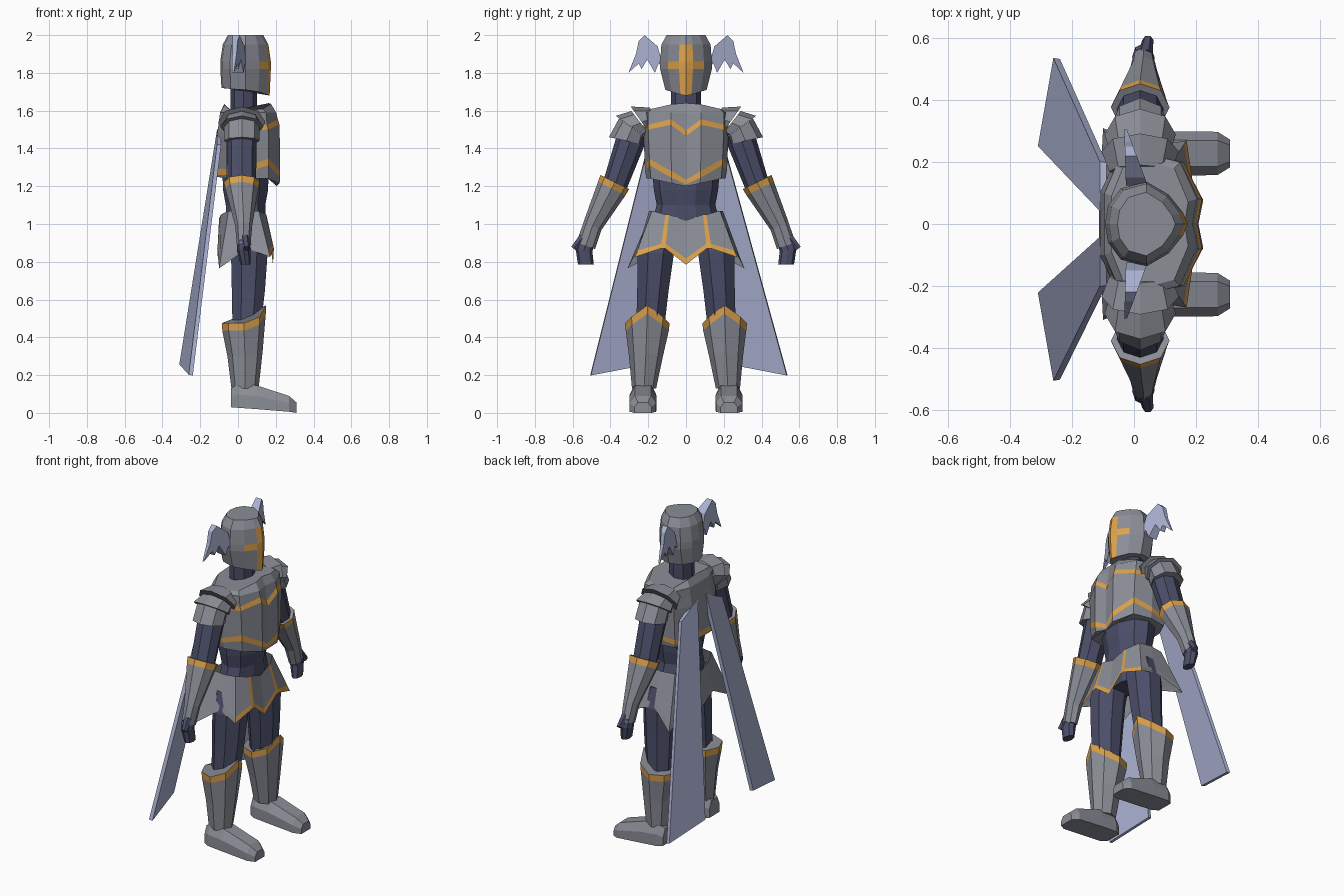
import bpy
import bmesh
from math import cos, sin, pi, radians
from mathutils import Vector

default_cube = bpy.data.objects.get("Cube")
if default_cube:
    bpy.data.objects.remove(default_cube, do_unlink=True)


def material(name, red, green, blue):
    mat = bpy.data.materials.new(name)
    mat.use_nodes = True
    colour = (red, green, blue, 1)
    mat.diffuse_color = colour
    mat.node_tree.nodes["Principled BSDF"].inputs["Base Color"].default_value = colour
    return mat


steel = material("steel grey", .26, .27, .31)
navy = material("navy cloth", .07, .076, .14)
gold = material("gold trim", .72, .36, .07)
lavender = material("pale lavender", .40, .44, .64)


def finish(name, mesh_data, mats):
    bmesh.ops.recalc_face_normals(mesh_data, faces=mesh_data.faces)
    mesh = bpy.data.meshes.new(name)
    mesh_data.to_mesh(mesh)
    mesh_data.free()
    for mat in mats:
        mesh.materials.append(mat)
    obj = bpy.data.objects.new(name, mesh)
    bpy.context.collection.objects.link(obj)
    return obj


def loft(name, rings, mats, rule=None, caps=True):
    """Skin a stack of rings; rule(row, mirrored column, centre) picks the material."""
    bm = bmesh.new()
    rows = [[bm.verts.new(point) for point in ring] for ring in rings]
    count = len(rows[0])
    for i in range(len(rows) - 1):
        for j in range(count):
            k = (j + 1) % count
            face = bm.faces.new((rows[i][j], rows[i][k], rows[i + 1][k], rows[i + 1][j]))
            if rule:
                centre = face.calc_center_median()
                face.material_index = int(rule(i, min(j, count - 1 - j), centre))
    if caps:
        bm.faces.new(rows[0][::-1])
        bm.faces.new(rows[-1])
    return finish(name, bm, mats)


def mirrored(half):
    """Close a half ring, front to back, across the middle plane."""
    return half + [(x, -y, z) for x, y, z in half[-2:0:-1]]


def contour(half, heights, scale_x=1, scale_y=1, middle=.04):
    if not isinstance(heights, list):
        heights = [heights] * len(half)
    return mirrored([(middle + (x - middle) * scale_x, y * scale_y, z)
                     for (x, y), z in zip(half, heights)])


def oval(side, x, y, z, depth, width, tilt=0, peak=0, sides=8, turn=0):
    """Ring around a limb, tilted outwards, with an optional raised front."""
    tilt = radians(tilt)
    ring = []
    for k in range(sides):
        angle = 2 * pi * k / sides + turn
        across = width * sin(angle)
        ring.append((x + depth * cos(angle),
                     side * (y + across * cos(tilt)),
                     z + across * sin(tilt) + peak * max(0, cos(angle)) ** 3))
    return ring


# Helmet with gold cross
helmet_plan = [(.17, 0), (.155, .037), (.11, .095), (.04, .137),
               (-.04, .115), (-.08, .06), (-.09, 0)]
brim = [1.68, 1.685, 1.70, 1.71, 1.715, 1.72, 1.72]
loft("helmet", [contour(helmet_plan, brim, .98, .8),
                contour(helmet_plan, 1.82, 1.03),
                contour(helmet_plan, 1.86, 1.03),
                contour(helmet_plan, 1.95, .93, .95),
                contour(helmet_plan, 2.0, .72, .75)],
     [steel, gold],
     lambda i, j, c: (j == 0 and i < 3) or (i == 1 and j == 1))
loft("neck", [oval(1, .03, 0, z, .07, .08) for z in (1.58, 1.74)], [navy])

# Breastplate with two gold bands
chest_plan = [(.205, 0), (.22, .08), (.16, .2), (.05, .225),
              (-.06, .205), (-.11, .1), (-.11, 0)]
loft("breastplate", [
    contour(chest_plan, [1.2, 1.215, 1.24, 1.24, 1.24, 1.25, 1.25], 1, .93),
    contour(chest_plan, [1.21, 1.245, 1.31, 1.28, 1.26, 1.26, 1.26], 1.02, .96),
    contour(chest_plan, [1.235, 1.28, 1.345, 1.31, 1.29, 1.29, 1.29], 1.02, .97),
    contour(chest_plan, [1.465, 1.525, 1.5, 1.49, 1.48, 1.48, 1.48]),
    contour(chest_plan, [1.495, 1.555, 1.525, 1.53, 1.53, 1.53, 1.53], .95),
    contour(chest_plan, 1.59, .9, 1),
    contour(chest_plan, [1.64, 1.635, 1.61, 1.6, 1.6, 1.63, 1.635], .75, .9)],
    [steel, gold],
    lambda i, j, c: i == 1 or (i == 3 and j < 3))

# Cloth waist
loft("waist", [oval(1, .04, 0, z, depth, width, sides=10, turn=pi / 10)
               for z, depth, width in ((.88, .08, .11), (1.0, .11, .185), (1.1, .11, .155),
                                       (1.18, .125, .17), (1.3, .13, .18))], [navy])

# Armoured skirt with pointed hem
skirt_top = [(.155, 0, 1.02), (.15, .09, 1.05), (.147, .108, 1.05), (.11, .18, 1.07),
             (.04, .195, 1.07), (-.05, .18, 1.07), (-.09, .09, 1.05), (-.1, 0, 1.03)]
skirt_hem = [(.185, 0, .785), (.19, .11, .87), (.19, .135, .87), (.17, .27, .825),
             (.05, .25, .87), (-.1, .31, .765), (-.11, .11, .87), (-.105, 0, .8)]
skirt_trim = [tuple(Vector(top).lerp(hem, .86)) for top, hem in zip(skirt_top, skirt_hem)]
loft("armour_skirt", [mirrored(row) for row in (skirt_top, skirt_trim, skirt_hem)],
     [steel, gold],
     lambda i, j, c: j == 1 or (i == 1 and j < 3), caps=False)

wing_shape = [(.125, 1.85), (.15, 1.94), (.22, 2.0), (.25, 1.97), (.265, 1.9), (.305, 1.8),
              (.25, 1.85), (.235, 1.82), (.205, 1.87), (.165, 1.8), (.145, 1.85), (.125, 1.83)]

for side, label in ((1, "left"), (-1, "right")):
    # Helmet wing, thinning to its tip
    faces = []
    for direction in (-1, 1):
        faces.append([(.01 - .2 * (y - .12) + direction * (.036 - .17 * (y - .12)), side * y, z)
                      for y, z in wing_shape])
    loft(label + "_helmet_wing", faces, [lavender])

    # Fanned shoulder plates
    plates = (((.17, 1.56, .1, .06, 70), (.235, 1.54, .125, .1, 55)),
              ((.24, 1.535, .1, .08, 52), (.29, 1.515, .115, .1, 35)),
              ((.285, 1.51, .095, .085, 35), (.315, 1.44, .095, .095, 12)))
    for number, plate in enumerate(plates, start=1):
        loft(f"{label}_shoulder_plate_{number}",
             [oval(side, .02, y, z, depth, width, tilt) for y, z, depth, width, tilt in plate],
             [steel])

    # Arm, gauntlet and hand
    loft(label + "_upper_arm", [oval(side, .02, .28, 1.48, .08, .08, 20),
                                oval(side, .02, .375, 1.21, .075, .066, 26)], [navy])
    loft(label + "_gauntlet", [oval(side, .02, .377, 1.222, .095, .085, 26),
                               oval(side, .02, .393, 1.188, .088, .081, 26),
                               oval(side, .03, .495, .99, .045, .052, 26),
                               oval(side, .03, .53, .885, .036, .052, 20)],
         [steel, gold], lambda i, j, c: i == 0)
    loft(label + "_hand", [oval(side, .03, .53, .91, .033, .045, 15),
                           oval(side, .03, .54, .86, .036, .045, 10),
                           oval(side, .04, .53, .785, .026, .042, 0)], [navy])
    loft(label + "_thumb", [oval(side, .035, .545, .93, .025, .025, 40, sides=6),
                            oval(side, .045, .595, .87, .018, .018, 40, sides=6)], [navy])

    # Thigh
    loft(label + "_thigh", [oval(side, x, y, z, depth, width, turn=pi / 8)
                            for x, y, z, depth, width in ((.05, .13, .97, .1, .1),
                                                          (.06, .16, .85, .105, .105),
                                                          (.055, .175, .65, .095, .09),
                                                          (.045, .19, .44, .08, .08))], [navy])

    # Boot shaft with peaked gold cuff
    loft(label + "_boot_shaft", [oval(side, .032, .205, .475, .117, .118, peak=.095),
                                 oval(side, .032, .205, .435, .115, .114, peak=.09),
                                 oval(side, .037, .212, .3, .093, .09, peak=.02),
                                 oval(side, .037, .222, .13, .072, .064)],
         [steel, gold], lambda i, j, c: i == 0)

    # Foot, from heel to toe
    foot = []
    for x, width, top, sole in ((-.037, .05, .13, .03), (0, .07, .155, .027),
                                (.1, .072, .145, .02), (.27, .07, .09, .006),
                                (.31, .045, .055, 0)):
        half_section = ((width, sole), (width, sole + .55 * (top - sole)), (.6 * width, top))
        section = [(x, side * (.228 + w), z) for w, z in half_section]
        section += [(x, side * (.228 - w), z) for w, z in reversed(half_section)]
        foot.append(section)
    loft(label + "_foot", foot, [steel])

    # Cape panel, swept slightly to one side at the hem
    bm = bmesh.new()
    sway = .015
    corners = [(-.1, side * .04, 1.5), (-.1, side * .2, 1.42),
               (-.25, side * .52 + sway, .2), (-.3, side * .235 + sway, .255)]
    bm.faces.new([bm.verts.new(corner) for corner in corners])
    cape = finish(label + "_cape", bm, [lavender])
    thickness = cape.modifiers.new("thickness", "SOLIDIFY")
    thickness.thickness = .022
    thickness.offset = 0
